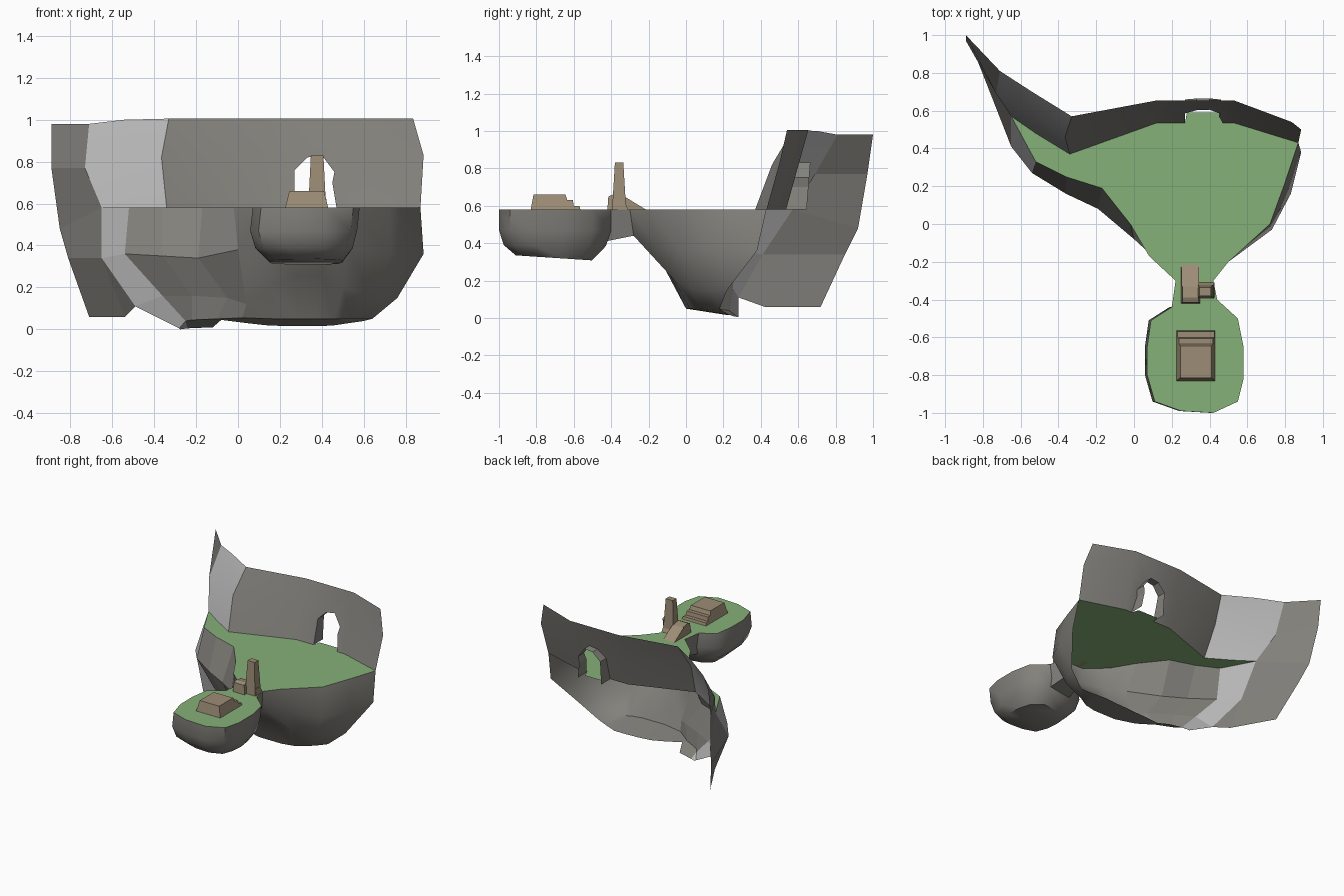
import bpy, bmesh, math

if "Cube" in bpy.data.objects:
    bpy.data.objects.remove(bpy.data.objects["Cube"])

G = 0.58  # ground level


def material(name, rgb):
    m = bpy.data.materials.new(name)
    m.diffuse_color = (*rgb, 1)
    m.use_nodes = True
    m.node_tree.nodes["Principled BSDF"].inputs["Base Color"].default_value = m.diffuse_color
    return m


grass = material("grass", (0.235, 0.44, 0.187))
stone = material("sandstone", (0.335, 0.265, 0.18))
rock = material("dark_rock", (0.23, 0.222, 0.202))
pale = material("pale_rock", (0.5, 0.5, 0.5))


def build(name, verts, faces, mat, smooth=None):
    bm = bmesh.new()
    vs = [bm.verts.new(v) for v in verts]
    for f in faces:
        bm.faces.new([vs[i] for i in f])
    bmesh.ops.remove_doubles(bm, verts=bm.verts, dist=0.002)
    bmesh.ops.recalc_face_normals(bm, faces=bm.faces)
    bmesh.ops.triangulate(bm, faces=[f for f in bm.faces if len(f.verts) > 4])
    me = bpy.data.meshes.new(name)
    bm.to_mesh(me)
    bm.free()
    ob = bpy.data.objects.new(name, me)
    bpy.context.collection.objects.link(ob)
    me.materials.append(mat)
    if smooth:
        bpy.ops.object.select_all(action='DESELECT')
        ob.select_set(True)
        bpy.context.view_layer.objects.active = ob
        bpy.ops.object.shade_smooth_by_angle(angle=math.radians(smooth))
    return ob


def loft(name, rows, mat, closed=False, cap=False, smooth=None):
    n = len(rows[0])
    faces = []
    for r in range(len(rows) - 1):
        for i in range(n if closed else n - 1):
            j = (i + 1) % n
            faces.append((r*n + i, r*n + j, r*n + n + j, r*n + n + i))
    if cap:
        faces.append(tuple(range((len(rows) - 1)*n, len(rows)*n)))
    return build(name, [p for row in rows for p in row], faces, mat, smooth)


def prism(name, profile, x0, x1, taper, mat):
    # side profile in (y, z), narrowing in x with height
    n = len(profile)
    left = [(x0 + taper*(z - G), y, z) for y, z in profile]
    right = [(x1 - taper*(z - G), y, z) for y, z in profile]
    faces = [tuple(range(n)), tuple(range(2*n - 1, n - 1, -1))]
    faces += [(i, (i + 1) % n, n + (i + 1) % n, n + i) for i in range(n)]
    return build(name, left + right, faces, mat)


def wall_y(z):
    return .535 + (z - G)*.28


# front edge of the main island, left to right
edge = [(-.65, .57), (-.52, .33), (-.36, .25), (-.17, .19), (-.02, 0), (.08, -.17),
        (.22, -.3), (.42, -.3), (.5, -.2), (.72, 0), (.8, .22), (.87, .43)]
# outline of the small island, from the neck round the front
isle = [(.2, -.44), (.09, -.51), (.07, -.65), (.07, -.8), (.11, -.94), (.25, -.99),
        (.42, -1), (.55, -.94), (.58, -.82), (.58, -.65), (.55, -.5), (.44, -.4)]

# grass surface, including the floor of the archway
back = [(.53, .535), (.47, .535), (.45, .59), (.28, .59), (.27, .535), (.12, .535),
        (-.34, .37), (-.52, .48)]
ground = edge[:7] + isle + edge[7:] + back
build("grass_ground", [(x, y, G) for x, y in ground], [tuple(range(len(ground)))], grass)

# main cliff underside: open shell at the back
bulge = [(-.65, .41, .34), (-.54, .27, .36), (-.36, .16, .35), (-.19, .08, .34),
         (0, -.08, .38), (.12, -.19, .41), (.26, -.28, .44), (.4, -.28, .44),
         (.52, -.16, .39), (.73, -.03, .36), (.83, .16, .36), (.885, .38, .36)]
lower = [(-.49, .28, .11), (-.36, .25, .16), (-.22, .17, .16), (-.05, .08, .15),
         (.04, 0, .12), (.15, -.08, .2), (.28, -.1, .26), (.4, -.1, .26),
         (.5, -.06, .2), (.65, .03, .15), (.72, .13, .15), (.76, .22, .15)]
foot = [(-.28, .28, .005), (-.25, .23, .04), (-.22, .19, .045), (-.1, .13, .05),
        (.02, .04, .055), (.18, 0, .05), (.28, 0, .05), (.37, 0, .05),
        (.46, .02, .05), (.54, .07, .05), (.6, .13, .05), (.64, .18, .05)]
rim = [(-.275, .285, 0), (-.24, .28, .005), (-.12, .25, .01), (-.08, .16, .045),
       (.04, .19, .03), (.15, .21, .018), (.25, .22, .016), (.35, .225, .015),
       (.45, .23, .018), (.53, .21, .03), (.6, .19, .04), (.64, .18, .05)]
shell = [[(x, y, G) for x, y in edge], bulge, lower, foot, rim]
loft("cliff_pale_seam", [r[:2] for r in shell], pale)
loft("cliff_left", [r[1:5] for r in shell], rock)
loft("cliff_right", [r[4:] for r in shell], rock, smooth=40)

# left cliff wing, running from the top down below the ground
outer = [(-.89, 1, .98), (-.89, .97, .77), (-.85, .92, .48), (-.81, .85, .34), (-.71, .72, .06)]
inner = [(-.71, .81, .98), (-.73, .69, .77), (-.65, .57, G), (-.65, .41, .34), (-.54, .42, .06)]
loft("cliff_wing", [outer, inner], rock)
build("cliff_wing_gusset", [(-.65, .41, .34), (-.54, .42, .06), (-.49, .28, .11)], [(0, 1, 2)], rock)

# pale panel between the wing and the back wall
bend = [(-.54, .7, 1.0), (-.56, .59, .79), (-.52, .48, G)]
corner = [(-.33, .57, 1.005), (-.365, .46, .82), (-.34, .37, G)]
loft("pale_wall_panel", [inner[:3], bend, corner], pale, smooth=30)

# back wall: left section, arched panel and right section in one sheet
arch = [(.27, G), (.27, .76), (.33, .82), (.4, .83), (.46, .75), (.45, .7), (.47, G)]
hole = [(.12, G)] + arch + [(.53, G), (.53, .82), (.53, 1.005), (.12, 1.005), (.12, .82)]
n = len(hole)
verts = [(x, wall_y(z), z) for x, z in hole] + corner
verts += [(.835, .54, 1.005), (.885, .5, .83), (.87, .43, G)]
faces = [tuple(range(n)),
         (n, n + 1, n - 1, n - 2), (n + 1, n + 2, 0, n - 1),
         (n - 3, n - 4, n + 4, n + 3), (n - 4, n - 5, n + 5, n + 4)]
build("back_wall", verts, faces, rock, smooth=35)
loft("arch_jamb", [[(x, wall_y(z), z) for x, z in arch],
                   [(x, .645 + (z - G)*.08, z) for x, z in arch]], rock)


# small island underside, sagging towards the neck
def ring(s, z, dx=0, sag=0):
    return [(.325 + (x - .325)*s + dx, -.72 + (y + .72)*s, z - sag*(y + 1)) for x, y in isle]


loft("small_island_cliff", [ring(1, G), ring(1, .47, -.012), ring(.91, .39, -.01, .01),
                            ring(.68, .335, 0, .045)], rock, closed=True, cap=True, smooth=50)

# neck joining the islands
loft("neck_cliff", [[(.22, -.3, G), (.26, -.28, .44), (.4, -.28, .44), (.42, -.3, G)],
                    [(.2, -.44, G), (.22, -.45, .41), (.42, -.43, .41), (.44, -.4, G)]], rock)

# stepped altar
prism("altar", [(-.83, G), (-.815, .66), (-.645, .66), (-.635, .63), (-.605, .63),
                (-.6, .6), (-.57, .6), (-.565, G)], .225, .43, .25, stone)

# standing pillar, broken block and fallen slab
prism("pillar", [(-.395, G), (-.38, .83), (-.335, .83), (-.32, G)], .335, .42, .05, stone)
prism("broken_block", [(-.42, G), (-.415, .65), (-.39, .66), (-.33, .65), (-.32, G)], .25, .35, .1, stone)
prism("fallen_slab", [(-.33, G), (-.33, .65), (-.215, G)], .25, .345, .02, stone)
prism("rubble", [(-.39, G), (-.385, .63), (-.33, .63), (-.31, G)], .34, .425, .1, stone)
